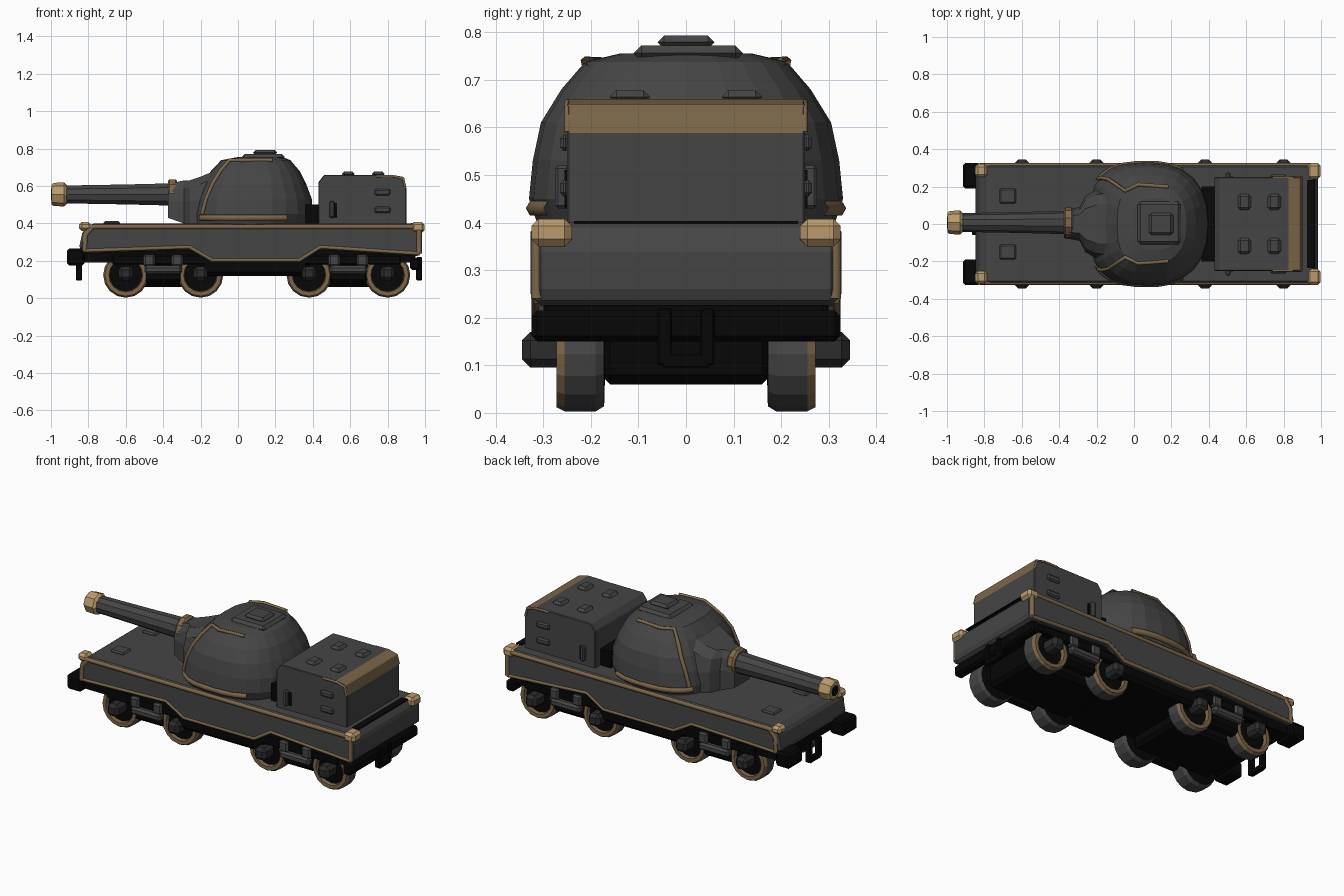
import bpy, bmesh, math
from mathutils import Vector, Matrix

if "Cube" in bpy.data.objects:
    bpy.data.objects.remove(bpy.data.objects["Cube"])


def material(name, rgb):
    m = bpy.data.materials.new(name)
    m.use_nodes = True
    m.diffuse_color = (*rgb, 1)
    m.node_tree.nodes["Principled BSDF"].inputs["Base Color"].default_value = (*rgb, 1)
    return m


GREY = material("gunmetal grey", (0.06, 0.06, 0.06))
DARK = material("dark iron", (0.025, 0.025, 0.025))
BLACK = material("soot black", (0.002, 0.002, 0.002))
BRASS = material("worn brass", (0.2, 0.133, 0.067))
BRIGHT = material("bright brass", (0.5, 0.33, 0.15))


def finish(name, bm, mats, bevel=0.0):
    bmesh.ops.recalc_face_normals(bm, faces=bm.faces)
    me = bpy.data.meshes.new(name)
    bm.to_mesh(me)
    bm.free()
    ob = bpy.data.objects.new(name, me)
    bpy.context.collection.objects.link(ob)
    for m in mats:
        me.materials.append(m)
    if bevel:
        mod = ob.modifiers.new("Bevel", "BEVEL")
        mod.width = bevel
        mod.segments = 1


def box(name, lo, hi, mat, bevel=0.0):
    bm = bmesh.new()
    size = Vector(hi) - Vector(lo)
    mid = (Vector(hi) + Vector(lo)) / 2
    bmesh.ops.create_cube(bm, size=1, matrix=Matrix.Translation(mid) @ Matrix.Diagonal((*size, 1)))
    finish(name, bm, [mat], bevel)


def side_boxes(name, x, y, z, mat, bevel=0.0):
    # one box on each side of the centre line
    for label, s in (("left", 1), ("right", -1)):
        ys = sorted((s * y[0], s * y[1]))
        box(f"{label}_{name}", (x[0], ys[0], z[0]), (x[1], ys[1], z[1]), mat, bevel)


def loft(name, rings, mats, bevel=0.0, rule=None):
    bm = bmesh.new()
    loops = [[bm.verts.new(p) for p in ring] for ring in rings]
    n = len(loops[0])
    for a, b in zip(loops, loops[1:]):
        for i in range(n):
            bm.faces.new((a[i], a[(i + 1) % n], b[(i + 1) % n], b[i]))
    bm.faces.new(loops[0])
    bm.faces.new(loops[-1])
    if rule:
        for f in bm.faces:
            f.material_index = rule(f.calc_center_median())
    finish(name, bm, mats, bevel)


def slab(name, profile, y0, y1, mats, bevel=0.0, rule=None):
    # side profile (x, z) extruded across y
    rings = [[(x, y, z) for x, z in profile] for y in (y0, y1)]
    loft(name, rings, mats, bevel, rule)


def tube_x(name, stations, y, z, mats, sides=10):
    rings = [[(x, y + r * math.cos(2 * math.pi * i / sides), z + r * math.sin(2 * math.pi * i / sides))
              for i in range(sides)] for x, r in stations]
    loft(name, rings, mats)


def wire(name, points, radius, mat):
    cu = bpy.data.curves.new(name, "CURVE")
    cu.dimensions = "3D"
    cu.bevel_depth = radius
    cu.bevel_resolution = 1
    sp = cu.splines.new("POLY")
    sp.points.add(len(points) - 1)
    for p, co in zip(sp.points, points):
        p.co = (*co, 1)
    cu.materials.append(mat)
    bpy.context.collection.objects.link(bpy.data.objects.new(name, cu))


# Hull with a dropped middle skirt
lower = [(0.97, 0.225), (0.44, 0.26), (0.33, 0.19), (-0.14, 0.19), (-0.26, 0.26), (-0.83, 0.24)]
upper = [(-0.85, 0.27), (-0.83, 0.36), (-0.78, 0.40), (0.95, 0.40), (0.985, 0.35), (0.985, 0.26)]
slab("hull", lower + upper, -0.317, 0.317, [GREY], 0.012)
for label, s in (("left", 1), ("right", -1)):
    y = s * 0.313
    wire(f"{label}_lower_trim", [(x, y, z + 0.014) for x, z in lower], 0.011, BRASS)
    wire(f"{label}_upper_trim", [(x, y, 0.382) for x in (-0.8, -0.2, 0.94)], 0.013, BRASS)
    wire(f"{label}_front_upright_trim", [(-0.82, y, 0.25), (-0.815, y, 0.34), (-0.78, y, 0.38)], 0.014, BRASS)
    wire(f"{label}_rear_upright_trim", [(0.968, y, 0.24), (0.968, y, 0.37)], 0.015, BRASS)
side_boxes("front_corner_cap", (-0.85, -0.785), (0.25, 0.32), (0.36, 0.408), BRIGHT, 0.015)
side_boxes("rear_corner_cap", (0.925, 0.998), (0.24, 0.325), (0.35, 0.408), BRIGHT, 0.015)
box("rear_deck_gap", (0.925, -0.235, 0.397), (0.968, 0.235, 0.403), BLACK)
side_boxes("deck_hatch", (-0.72, -0.63), (0.11, 0.19), (0.395, 0.412), GREY, 0.008)

# Chassis, couplers and buffers
box("underframe", (-0.82, -0.29, 0.19), (0.95, 0.29, 0.26), BLACK)
box("belly_tank", (-0.2, -0.3, 0.12), (0.38, 0.3, 0.21), BLACK, 0.02)
box("rear_bumper", (0.92, -0.325, 0.15), (0.975, 0.325, 0.215), BLACK, 0.012)
side_boxes("buffer", (-0.915, -0.82), (0.19, 0.325), (0.175, 0.265), BLACK, 0.012)
for end, x in (("front", -0.85), ("rear", 0.968)):
    for k, y in enumerate((-0.045, 0.045)):
        box(f"{end}_coupler_arm_{k}", (x - 0.015, y - 0.015, 0.1), (x + 0.015, y + 0.015, 0.22), BLACK, 0.004)
    box(f"{end}_coupler_bar", (x - 0.015, -0.05, 0.095), (x + 0.015, 0.05, 0.125), BLACK, 0.004)


# Wheels: lathed rings of (radius, distance from centre line)
def wheel(name, x, s):
    sides = 16
    profile = [(0.04, 0.17), (0.11, 0.172), (0.121, 0.19), (0.121, 0.255), (0.112, 0.272),
               (0.09, 0.272), (0.086, 0.25), (0.04, 0.25)]
    rings = [[(x + r * math.cos(2 * math.pi * i / sides), s * y, 0.124 + r * math.sin(2 * math.pi * i / sides))
              for i in range(sides)] for r, y in profile]

    def rule(c):
        r = math.hypot(c.x - x, c.z - 0.124)
        if abs(c.y) > 0.258:
            return 1
        return 0 if r > 0.11 else 2
    loft(name, rings, [GREY, BRASS, BLACK], rule=rule)


for end, xs in (("front", (-0.6, -0.2)), ("rear", (0.38, 0.8))):
    mid = sum(xs) / 2
    box(f"{end}_bogie_core", (xs[0] - 0.06, -0.18, 0.06), (xs[1] + 0.06, 0.18, 0.22), BLACK, 0.02)
    side_boxes(f"{end}_bogie_frame", (xs[0] - 0.07, xs[1] + 0.07), (0.275, 0.3), (0.18, 0.23), BLACK, 0.006)
    side_boxes(f"{end}_bogie_beam", (mid - 0.1, mid + 0.1), (0.27, 0.315), (0.13, 0.175), GREY, 0.012)
    side_boxes(f"{end}_bogie_backing", (mid - 0.11, mid + 0.11), (0.2, 0.275), (0.08, 0.24), BLACK, 0.02)
    for k, dx in enumerate((-0.075, 0.075)):
        side_boxes(f"{end}_spring_{k}", (mid + dx - 0.03, mid + dx + 0.03), (0.27, 0.31), (0.17, 0.235), GREY, 0.01)
    for k, x in enumerate(xs):
        side_boxes(f"{end}_axle_box_{k}", (x - 0.038, x + 0.038), (0.24, 0.345), (0.095, 0.17), DARK, 0.018)
        for label, s in (("left", 1), ("right", -1)):
            wheel(f"{label}_{end}_wheel_{k}", x, s)

# Turret dome, squarer at the nose: level, nose x, tail x, half width
levels = [(0.39, -0.24, 0.38, 0.31), (0.45, -0.24, 0.4, 0.33), (0.53, -0.225, 0.395, 0.322), (0.61, -0.19, 0.365, 0.305),
          (0.68, -0.145, 0.33, 0.262), (0.738, -0.09, 0.28, 0.212), (0.755, 0.0, 0.24, 0.14)]


def ring_point(level, angle):
    z, x0, x1, half = level
    c, s = math.cos(angle), math.sin(angle)
    p = 0.85 if c > 0 else 0.68
    return Vector(((x0 + x1) / 2 + (x1 - x0) / 2 * math.copysign(abs(c) ** p, c),
                   half * math.copysign(abs(s) ** p, s), z))


loft("turret_dome", [[ring_point(l, 2 * math.pi * i / 24) for i in range(24)] for l in levels], [GREY])

# Brass seams following the dome from nose to crown and round its foot
for label, s in (("left", 1), ("right", -1)):
    seam = [ring_point(l, s * math.radians(a)) for l, a in zip(levels[1:6], (142, 139, 137, 135, 132))]
    seam += [ring_point(levels[5], s * math.radians(a)) for a in (105, 65)]
    wire(f"{label}_turret_seam", [p + Vector((0, s * 0.004, 0)) for p in seam], 0.011, BRASS)
    foot = [ring_point(levels[1], s * math.radians(a)) - Vector((0, s * 0.01, 0.02)) for a in range(60, 146, 12)]
    wire(f"{label}_turret_foot_trim", foot, 0.018, BRASS)

# Roof hatch stack
box("cupola_base", (0.02, -0.11, 0.74), (0.25, 0.12, 0.772), GREY, 0.022)
box("cupola_lid", (0.08, -0.06, 0.765), (0.21, 0.06, 0.793), GREY, 0.018)

# Gun mantlet flaring from barrel to dome: x, half width, bottom, top
stations = [(-0.375, 0.075, 0.43, 0.61), (-0.29, 0.09, 0.4, 0.63), (-0.26, 0.15, 0.395, 0.63),
            (-0.2, 0.185, 0.395, 0.65), (-0.08, 0.2, 0.395, 0.7), (0.05, 0.2, 0.395, 0.735)]
rings = []
for x, w, b, t in stations:
    half = [(w, b), (w, 0.52), (w * 0.85, t - 0.04), (w * 0.55, t)]
    rings.append([(x, y, z) for y, z in half] + [(x, -y, z) for y, z in reversed(half)])
loft("gun_mantlet", rings, [GREY])

# Gun
GUN_Y, GUN_Z = 0.008, 0.555
tube_x("barrel", [(-0.93, 0.05), (-0.6, 0.056), (-0.3, 0.064)], GUN_Y, GUN_Z, [GREY])
tube_x("barrel_collar", [(-0.375, 0.07), (-0.365, 0.08), (-0.335, 0.08), (-0.325, 0.07)], GUN_Y, 0.56, [BRASS])
tube_x("muzzle", [(-0.998, 0.052), (-0.985, 0.062), (-0.93, 0.064), (-0.915, 0.05)], GUN_Y, GUN_Z, [BRIGHT], 8)
tube_x("bore", [(-1.0, 0.032), (-0.99, 0.032)], GUN_Y, GUN_Z, [BLACK], 8)

# Rear cabin with a brass rear roof edge
cabin = [(0.43, 0.39), (0.43, 0.62), (0.46, 0.66), (0.825, 0.66), (0.888, 0.648), (0.9, 0.588), (0.9, 0.39)]
slab("cabin", cabin, -0.25, 0.25, [GREY, BRASS], 0.004, lambda c: int(c.x > 0.84 and c.z > 0.6))
box("cabin_gap_filler", (0.36, -0.2, 0.39), (0.44, 0.2, 0.5), BLACK)
for label, s in (("left", 1), ("right", -1)):
    y = s * 0.249
    wire(f"{label}_cabin_roof_trim", [(0.74, y, 0.653), (0.83, y, 0.653), (0.883, y, 0.64), (0.895, y, 0.59)], 0.007, BRASS)
for k, x in enumerate((0.59, 0.75)):
    side_boxes(f"roof_vent_{k}", (x - 0.035, x + 0.035), (0.075, 0.16), (0.65, 0.678), GREY, 0.015)
for k, z in enumerate((0.455, 0.55)):
    side_boxes(f"cabin_side_hatch_{k}", (0.73, 0.815), (0.245, 0.265), (z, z + 0.035), GREY, 0.008)
side_boxes("cabin_handle", (0.49, 0.515), (0.245, 0.275), (0.43, 0.52), GREY, 0.006)
side_boxes("cabin_handle_shadow", (0.515, 0.53), (0.247, 0.255), (0.43, 0.51), BLACK)
